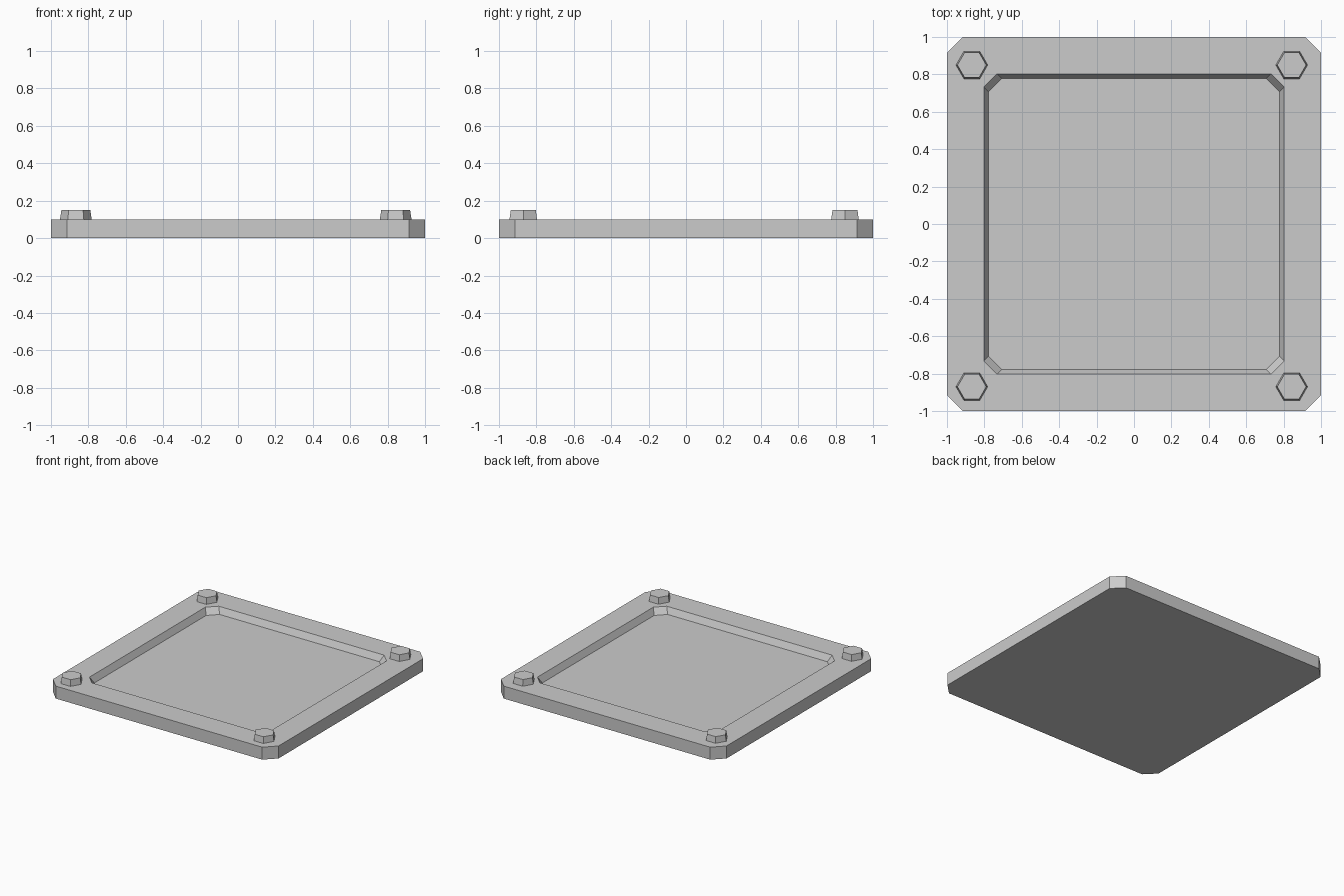
import bpy, bmesh, math

if "Cube" in bpy.data.objects:
    bpy.data.objects.remove(bpy.data.objects["Cube"])

steel = bpy.data.materials.new("grey_steel")
steel.use_nodes = True
GREY = (0.6, 0.6, 0.6, 1)
steel.diffuse_color = GREY
steel.node_tree.nodes["Principled BSDF"].inputs["Base Color"].default_value = GREY


def octagon(half, cut):
    """Square outline with its corners cut off."""
    s = half - cut
    return [(half, -s), (half, s), (s, half), (-s, half),
            (-half, s), (-half, -s), (-s, -half), (s, -half)]


def hexagon(radius):
    return [(radius * math.cos(math.radians(60 * i)),
             radius * math.sin(math.radians(60 * i))) for i in range(6)]


def stack(name, levels, location=(0, 0, 0)):
    """Skin a closed solid through matching outlines at given heights."""
    bm = bmesh.new()
    rings = [[bm.verts.new((x, y, z)) for x, y in outline] for outline, z in levels]
    for low, high in zip(rings, rings[1:]):
        n = len(low)
        for i in range(n):
            j = (i + 1) % n
            bm.faces.new((low[i], low[j], high[j], high[i]))
    bm.faces.new(rings[0][::-1])
    bm.faces.new(rings[-1])
    mesh = bpy.data.meshes.new(name)
    bm.to_mesh(mesh)
    bm.free()
    mesh.materials.append(steel)
    obj = bpy.data.objects.new(name, mesh)
    obj.location = location
    bpy.context.collection.objects.link(obj)


# Plate with a shallow sloped recess in its top
stack("plate", [(octagon(1, 0.085), 0), (octagon(1, 0.085), 0.1),
                (octagon(0.803, 0.07), 0.1), (octagon(0.778, 0.07), 0.05)])

# Tapered hex bolt heads at the corners
for side, x in (("right", -0.867), ("left", 0.843)):
    for end, y in (("front", -0.87), ("back", 0.85)):
        stack(f"bolt_{end}_{side}", [(hexagon(0.085), 0), (hexagon(0.077), 0.05)],
              (x, y, 0.1))
